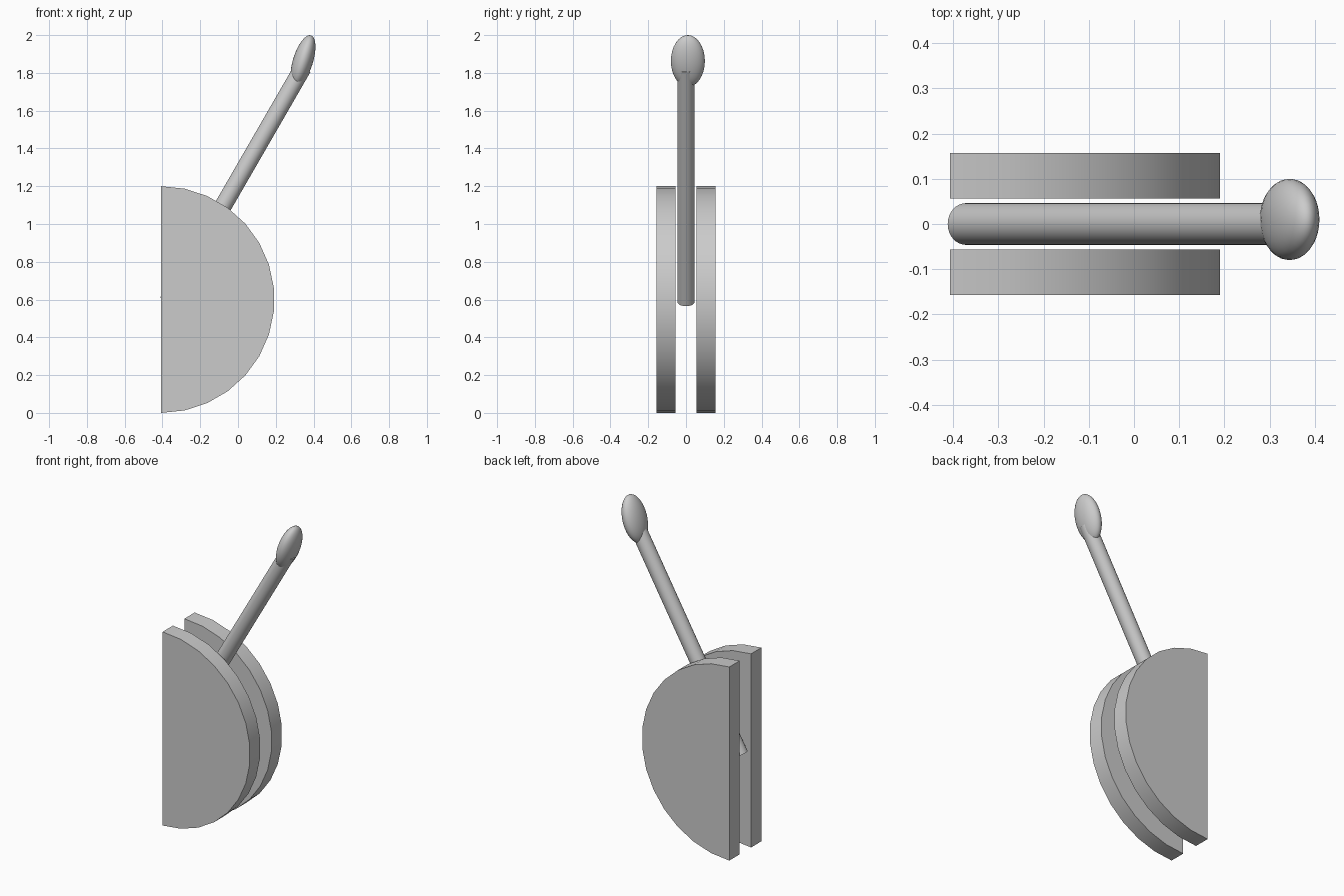
import bpy, bmesh
from math import sin, cos, radians
from mathutils import Vector

if "Cube" in bpy.data.objects:
    bpy.data.objects.remove(bpy.data.objects["Cube"])


def smooth(obj, angle=30):
    bpy.ops.object.select_all(action='DESELECT')
    obj.select_set(True)
    bpy.context.view_layer.objects.active = obj
    bpy.ops.object.shade_smooth_by_angle(angle=radians(angle))


def half_disc(name, y0, y1, cx=-0.407, cz=0.6, r=0.6, segments=15):
    """Half circle in the xz plane, extruded along y."""
    bm = bmesh.new()
    verts = []
    for i in range(segments + 1):
        a = radians(-90 + 180 * i / segments)
        verts.append(bm.verts.new((cx + r * cos(a), y0, cz + r * sin(a))))
    face = bm.faces.new(verts)
    ext = bmesh.ops.extrude_face_region(bm, geom=[face])
    moved = [g for g in ext['geom'] if isinstance(g, bmesh.types.BMVert)]
    bmesh.ops.translate(bm, verts=moved, vec=(0, y1 - y0, 0))
    bmesh.ops.recalc_face_normals(bm, faces=bm.faces)
    mesh = bpy.data.meshes.new(name)
    bm.to_mesh(mesh)
    bm.free()
    obj = bpy.data.objects.new(name, mesh)
    bpy.context.collection.objects.link(obj)
    smooth(obj)


# Two matching side plates with a slot between them
half_disc("front_plate", -0.157, -0.056)
half_disc("back_plate", 0.056, 0.157)

# Lever arm, starting at the plate centre and leaning 30 degrees
tilt = radians(30)
length = 1.43
start = Vector((-0.372, 0, 0.588))
middle = start + Vector((sin(tilt), 0, cos(tilt))) * length / 2
bpy.ops.mesh.primitive_cylinder_add(vertices=32, radius=0.046, depth=length,
                                    location=middle, rotation=(0, tilt, 0))
arm = bpy.context.object
arm.name = "lever_arm"
smooth(arm)

# Flattened oval knob on the end of the lever
bpy.ops.mesh.primitive_uv_sphere_add(segments=32, ring_count=16, radius=1,
                                     location=(0.344, 0.01, 1.863),
                                     rotation=(0, radians(17.4), 0))
knob = bpy.context.object
knob.name = "lever_knob"
knob.scale = (0.053, 0.09, 0.1425)
smooth(knob, 60)
